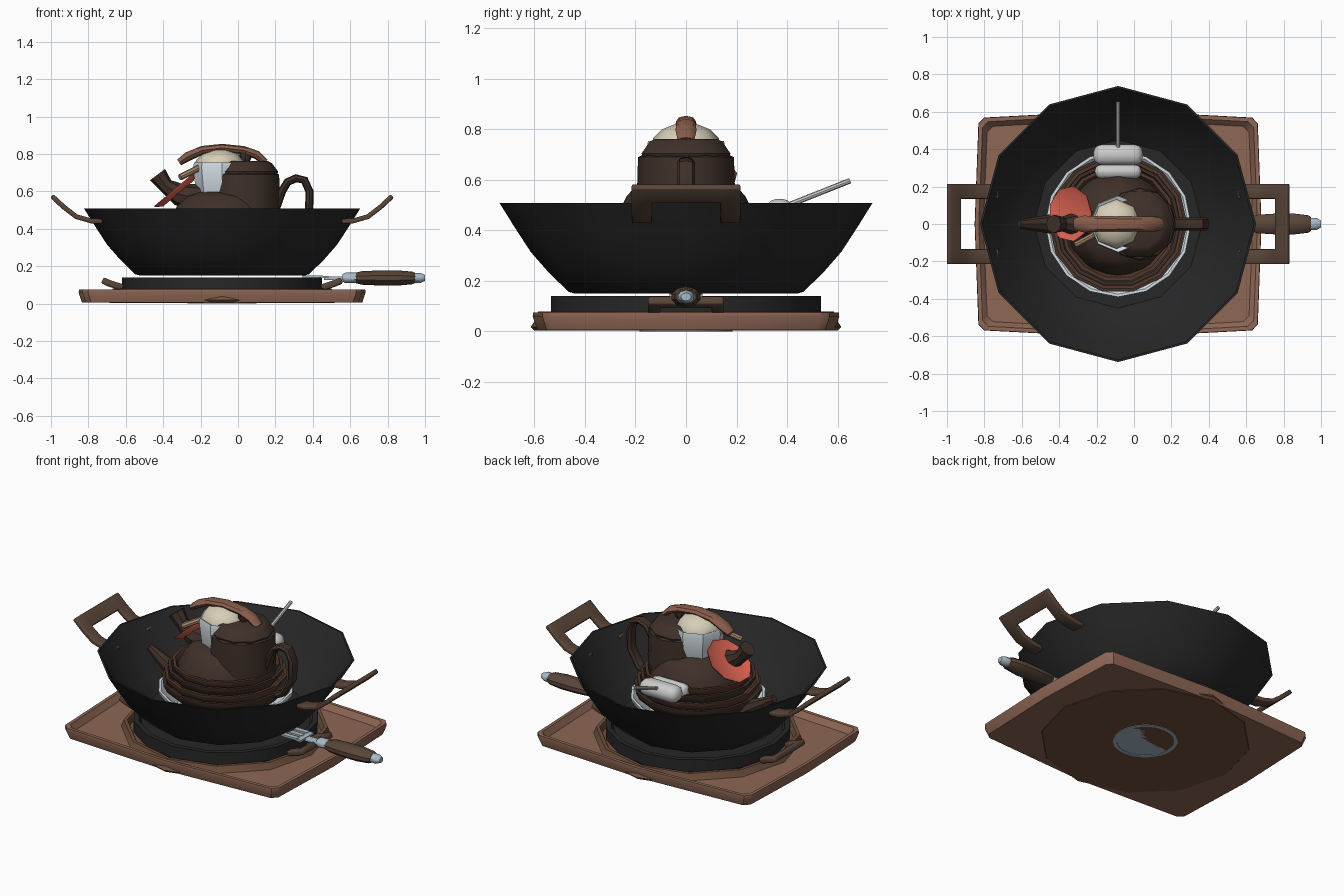
import bpy, bmesh, math
from mathutils import Vector, Matrix

if "Cube" in bpy.data.objects:
    bpy.data.objects.remove(bpy.data.objects["Cube"])

CX = -0.085  # shared axis of the stacked cookware
COLORS = dict(tray=(.27, .135, .09), dish=(.16, .08, .045), black=(.02, .02, .021),
              dark=(.05, .03, .022), bowl=(.085, .04, .026), handle=(.1, .06, .04),
              copper=(.25, .11, .07), red=(.75, .13, .09), ivory=(.68, .62, .48),
              white=(.66, .74, .78), steel=(.4, .5, .58), grey=(.6, .6, .6), tan=(.4, .26, .15))
MATS = {}


def finish(name, bm, color, angle=40):
    bmesh.ops.recalc_face_normals(bm, faces=bm.faces)
    me = bpy.data.meshes.new(name)
    bm.to_mesh(me)
    bm.free()
    ob = bpy.data.objects.new(name, me)
    bpy.context.collection.objects.link(ob)
    if color not in MATS:
        MATS[color] = bpy.data.materials.new(color)
        MATS[color].diffuse_color = (*COLORS[color], 1)
    me.materials.append(MATS[color])
    me.shade_smooth()
    me.set_sharp_from_angle(angle=math.radians(angle))
    return ob


def skin(name, rings, color, caps=True):
    """Join equal-length rings of points into a skin."""
    bm = bmesh.new()
    vs = [[bm.verts.new(p) for p in r] for r in rings]
    n = len(vs[0])
    for a, b in zip(vs, vs[1:]):
        for i in range(n):
            bm.faces.new((a[i], a[(i + 1) % n], b[(i + 1) % n], b[i]))
    if caps:
        bm.faces.new(vs[0])
        bm.faces.new(vs[-1])
    return finish(name, bm, color)


def lathe(name, prof, color, at=(CX, 0, 0), n=12, mat=Matrix(), sy=1.0):
    """Turn a (radius, height) profile about z; mat tips it over."""
    rings = [[Vector(at) + mat @ Vector((r * math.cos(i * math.tau / n),
              sy * r * math.sin(i * math.tau / n), h)) for i in range(n)] for r, h in prof]
    return skin(name, rings, color)


def tube(name, pts, radii, color, wide=1.0, n=8):
    """Sweep a section along points lying in an xz plane."""
    pts = [Vector(p) for p in pts]
    rings = []
    for k, p in enumerate(pts):
        d = (pts[min(k + 1, len(pts) - 1)] - pts[max(k - 1, 0)]).normalized()
        side = Vector((0, 1, 0)) if abs(d.y) < .8 else Vector((1, 0, 0))
        up = d.cross(side).normalized()
        side = up.cross(d)
        r = radii[k] if isinstance(radii, (list, tuple)) else radii
        rings.append([p + side * wide * r * math.cos(i * math.tau / n)
                      + up * r * math.sin(i * math.tau / n) for i in range(n)])
    return skin(name, rings, color)


def box(name, at, size, color, bevel=0.0, seg=3):
    bm = bmesh.new()
    bmesh.ops.create_cube(bm, size=1, matrix=Matrix.Translation(at) @ Matrix.Diagonal((*size, 1)))
    if bevel:
        bmesh.ops.bevel(bm, geom=bm.edges[:], offset=bevel, segments=seg, affect='EDGES', profile=.5)
    return finish(name, bm, color, 60)


def frame_handle(name, s, path, outer, inner, thick, color):
    """Bent U-shaped plate: two arms and an end bar."""
    bm = bmesh.new()
    ys = (-outer, -inner, inner, outer)
    g = [[bm.verts.new((CX + s * r, y, z)) for y in ys] for r, z in path]
    for i in range(len(path) - 1):
        for j in range(3):
            if j != 1 or i == len(path) - 2:
                bm.faces.new((g[i][j], g[i + 1][j], g[i + 1][j + 1], g[i][j + 1]))
    for v in [v for v in bm.verts if not v.link_faces]:
        bm.verts.remove(v)
    ob = finish(name, bm, color)
    m = ob.modifiers.new("thickness", 'SOLIDIFY')
    m.thickness, m.offset = thick, 0
    m = ob.modifiers.new("soft_edges", 'BEVEL')
    m.width, m.segments = thick * .25, 2


# tray with slightly bowed sides and chamfered corners
def tray_ring(off, z):
    q = [(.77 - off, 0), (.75 - off, .54 - off), (.72 - off, .572 - off), (0, .61 - off)]
    pts = q + [(-x, y) for x, y in q[2::-1]]
    pts += [(-x, -y) for x, y in q[1:]] + [(x, -y) for x, y in q[2:0:-1]]
    return [(CX + x, y, z) for x, y in pts]


skin("serving_tray", [tray_ring(o, z) for o, z in
     ((.02, .006), (.003, .06), (.005, .075), (.025, .075), (.05, .04))], "tray")

# round dish under the pan, with foot ring and two lug handles
lathe("base_dish", [(.6, .003), (.615, .018), (.6, .04), (.585, .08), (.565, .08), (.55, .045)], "dish")
foot = [(.165, .003), (.165, 0), (.185, 0), (.185, .003)]
lathe("foot_ring", foot, "steel", n=32)
for s, side in ((-1, "left"), (1, "right")):
    frame_handle(side + "_dish_handle", s, [(.53, .085), (.60, .107), (.64, .125)], .15, .1, .035, "handle")
    frame_handle(side + "_wok_handle", s, [(.64, .44), (.70, .442), (.78, .465), (.845, .515), (.91, .575)],
                 .215, .135, .026, "handle")

# flat black pan
lathe("flat_pan", [(.52, .05), (.535, .065), (.535, .14), (.505, .14), (.49, .115)], "black", n=16)

# turner: slotted blade, neck, wooden grip and end cap
for k in (-1, 0, 1):
    box("turner_slat", (.40, k * .05, .145), (.11, .03, .012), "steel")
box("turner_bridge", (.465, 0, .142), (.04, .13, .012), "steel")
box("turner_neck", (.53, 0, .135), (.14, .045, .02), "steel", .005)
along_x = Matrix.Rotation(math.pi / 2, 4, 'Y')
lathe("turner_ferrule", [(.02, .56), (.028, .575), (.028, .64)], "steel", (0, 0, .137), 10, along_x, 1.3)
lathe("turner_grip", [(.028, .63), (.036, .66), (.04, .75), (.041, .85), (.034, .93), (.028, .945)],
      "handle", (0, 0, .137), 10, along_x, 1.45)
lathe("turner_cap", [(.027, .94), (.027, .975), (.016, 1.0)], "steel", (0, 0, .137), 10, along_x, 1.25)

# wok shell
lathe("wok", [(.44, .15), (.465, .157), (.545, .235), (.615, .315), (.68, .415), (.738, .508), (.727, .508),
              (.665, .415), (.60, .325), (.53, .25), (.45, .18)], "black")

# nested plate and bowls
lathe("white_plate", [(.30, .18), (.385, .29), (.39, .315), (.375, .315), (.28, .21)], "white", n=16)
for k, (r, z) in enumerate(((.37, .37), (.355, .41), (.335, .45), (.31, .48))):
    lathe(f"stacked_bowl_{k + 1}", [(r - .12, z - .14), (r - .02, z - .05), (r, z - .01), (r, z),
          (r - .018, z), (r - .05, z - .06)], "bowl" if k % 2 else "dark", n=14)

# lower pot with spout
lathe("lower_pot", [(.22, .25), (.28, .36), (.285, .44), (.25, .505), (.235, .535), (.20, .575), (.12, .60)], "dark")
tube("lower_spout", [(-.30, 0, .27), (-.42, 0, .30), (-.52, 0, .36), (-.615, 0, .42)],
     [.07, .055, .04, .022], "dark")

# upper kettle: body, stepped lid, spout and ear handle
KX = (.03, 0, 0)
lathe("kettle_body", [(.19, .42), (.195, .52), (.19, .69), (.17, .70)], "dark", KX, 12)
lathe("kettle_lid", [(.18, .69), (.185, .705), (.152, .75), (.13, .762)], "dark", KX, 10)
lathe("kettle_knob", [(.02, .755), (.035, .785), (.03, .815), (.01, .825)], "dark", (.04, 0, 0), 8)
tube("kettle_spout", [(-.20, 0, .56), (-.32, 0, .585), (-.385, 0, .63), (-.43, 0, .69)],
     [.08, .06, .04, .05], "dark")
tube("kettle_handle", [(.20, 0, .50), (.235, 0, .60), (.265, 0, .65), (.31, 0, .67), (.355, 0, .66),
     (.382, 0, .60), (.38, 0, .48), (.32, 0, .38), (.20, 0, .32)], .022, "dark", 1.6)

# white cup with an ivory heap
lathe("white_cup", [(.125, .57), (.14, .60), (.155, .73), (.15, .755), (.13, .745)], "white", (-.085, 0, 0), 8)
lathe("ivory_heap", [(.135, .735), (.13, .765), (.095, .80), (.04, .822)], "ivory", (-.095, 0, 0), 8)

# arched wooden grip over the top
tube("arched_grip", [(-.315, 0, .755), (-.27, 0, .785), (-.19, 0, .82), (-.085, 0, .832), (.03, 0, .82),
     (.10, 0, .795), (.145, 0, .755)], [.018, .025, .023, .022, .022, .023, .018], "copper", 1.8)

# small stick and tilted red disc
tube("small_stick", [(-.31, -.11, .675), (-.19, -.045, .735)], .017, "tan")
lathe("red_disc", [(.11, -.014), (.145, .008), (.15, .018), (.11, .002)], "red", (-.33, .055, .597), 9,
      Matrix.Rotation(math.radians(-40), 4, 'Y'))

# pale scoop at the back with thin rod handle
box("scoop_head", (CX, .37, .475), (.265, .11, .10), "grey", .045)
box("scoop_collar", (CX, .28, .46), (.25, .075, .09), "grey", .035)
tube("scoop_rod", [(CX, .38, .49), (CX, .65, .597)], .011, "grey")

for m in bpy.data.materials:
    if m.users and not m.is_grease_pencil:
        m.use_nodes = True
        m.node_tree.nodes["Principled BSDF"].inputs["Base Color"].default_value = m.diffuse_color
